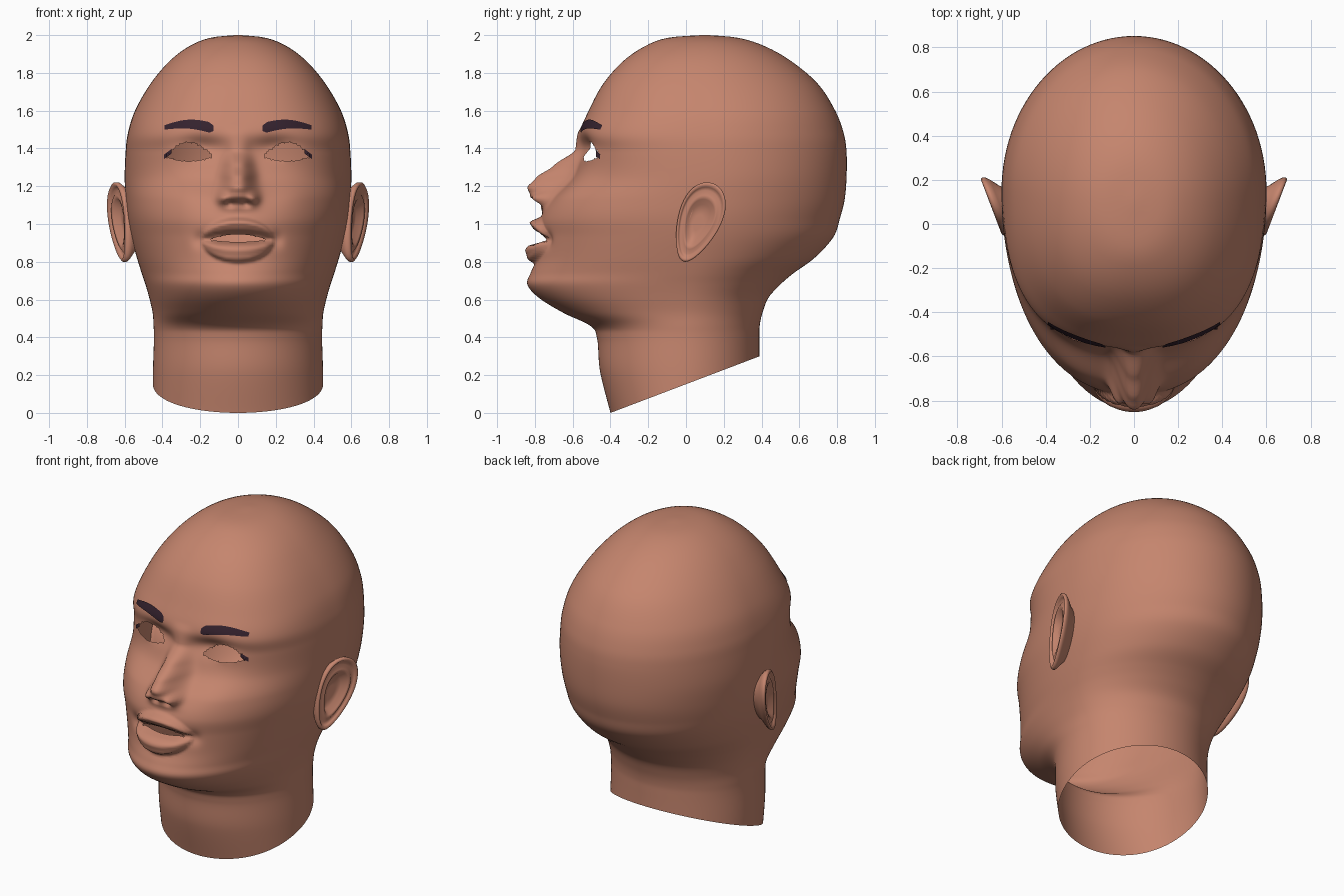
import bpy, bmesh, math
from mathutils import Vector
from mathutils.bvhtree import BVHTree

if "Cube" in bpy.data.objects:
    bpy.data.objects.remove(bpy.data.objects["Cube"])


def material(name, rgb):
    m = bpy.data.materials.new(name)
    m.diffuse_color = (*rgb, 1)
    m.use_nodes = True
    m.node_tree.nodes["Principled BSDF"].inputs["Base Color"].default_value = m.diffuse_color
    return m


skin = material("skin", (0.56, 0.235, 0.155))
hair = material("dark hair", (0.035, 0.016, 0.027))


def add_object(name, bm, mat):
    me = bpy.data.meshes.new(name)
    bm.to_mesh(me)
    bm.free()
    me.materials.append(mat)
    for p in me.polygons:
        p.use_smooth = True
    ob = bpy.data.objects.new(name, me)
    bpy.context.collection.objects.link(ob)
    return ob


def lerp_table(tab, v):
    # smooth lookup in an ascending table; zero outside it
    if v <= tab[0][0] or v >= tab[-1][0]:
        return 0.0
    for (a, fa), (b, fb) in zip(tab, tab[1:]):
        if v <= b:
            t = (v - a) / (b - a)
            return fa + (fb - fa) * (0.5 * t + 0.5 * t * t * (3 - 2 * t))


def catmull(p, q, r, s, t):
    return [0.5 * (2 * b + (c - a) * t + (2 * a - 5 * b + 4 * c - d) * t * t
                   + (3 * b - a - 3 * c + d) * t ** 3) for a, b, c, d in zip(p, q, r, s)]


# head sections: z, front y, back y, half width, widest y, front squareness
ROWS = [(2.0, 0.08, 0.12, 0.015, 0.1, 2), (1.985, -0.10, 0.28, 0.15, 0.1, 2.1),
        (1.94, -0.22, 0.42, 0.26, 0.1, 2.2), (1.86, -0.335, 0.56, 0.365, 0.1, 2.3),
        (1.74, -0.44, 0.70, 0.465, 0.12, 2.4), (1.60, -0.515, 0.79, 0.545, 0.15, 2.5),
        (1.48, -0.565, 0.835, 0.583, 0.15, 2.6), (1.38, -0.56, 0.85, 0.595, 0.15, 2.5),
        (1.25, -0.60, 0.85, 0.60, 0.15, 2.35), (1.13, -0.715, 0.84, 0.595, 0.13, 2.25),
        (1.03, -0.77, 0.815, 0.585, 0.11, 2.2), (0.93, -0.775, 0.78, 0.565, 0.09, 2.15),
        (0.82, -0.79, 0.68, 0.535, 0.06, 2.1), (0.74, -0.823, 0.57, 0.51, 0.03, 2.0),
        (0.68, -0.84, 0.50, 0.49, 0.01, 2.0), (0.61, -0.78, 0.437, 0.47, 0, 2.0),
        (0.53, -0.65, 0.405, 0.452, 0, 2.0), (0.46, -0.505, 0.39, 0.447, 0, 2.0),
        (0.39, -0.47, 0.388, 0.445, 0, 2.0), (0.22, -0.455, 0.39, 0.45, 0, 2.0),
        (0.0, -0.40, 0.40, 0.45, 0, 2.0), (-0.05, -0.39, 0.40, 0.45, 0, 2.0)]

NOSE = [(1.055, 0), (1.10, 0.03), (1.15, 0.13), (1.20, 0.195), (1.25, 0.19),
        (1.31, 0.125), (1.39, 0.03), (1.47, 0.01), (1.52, 0)]
NOSE_W = [(1.0, 0.11), (1.13, 0.088), (1.25, 0.075), (1.4, 0.06), (1.6, 0.06)]
LIPS = [(-0.128, 0), (-0.10, 0.05), (-0.05, 0.07), (-0.03, 0.055), (-0.005, -0.03),
        (0.03, -0.01), (0.06, 0.035), (0.095, 0.055), (0.125, 0)]
# mirrored soft bumps: x, z, x radius, z radius, amount
BUMPS = [(0.21, 1.405, 0.12, 0.06, -0.05), (0.26, 1.385, 0.09, 0.05, 0.025),
         (0.083, 1.135, 0.03, 0.035, 0.055), (0.042, 1.105, 0.02, 0.014, -0.025),
         (0.30, 1.17, 0.12, 0.09, 0.015), (0.20, 0.915, 0.035, 0.04, -0.02)]


def relief(x, z):
    x = abs(x)
    d = 0.0
    n = lerp_table(NOSE, z)
    if n:
        d += n * math.exp(-(x / lerp_table(NOSE_W, z)) ** 2.6)
    if x < 0.19:
        h = math.sqrt(1 - (x / 0.19) ** 2)
        d += lerp_table(LIPS, (z - 0.915) / max(h, 0.2)) * h
    for cx, cz, rx, rz, amt in BUMPS:
        d += amt * math.exp(-((x - cx) / rx) ** 2 - ((z - cz) / rz) ** 2)
    return d


# openings: centre x, half width, corner z, rise of upper edge, drop of lower edge
OPENINGS = [(0.26, 0.122, 1.357, 0.075, 0.025), (-0.26, 0.122, 1.357, 0.075, 0.025),
            (0, 0.155, 0.917, 0.028, 0.012)]


def edges_at(o, x):
    k = 1 - ((x - o[0]) / o[1]) ** 2
    return (o[2] - o[4] * k, o[2] + o[3] * k) if k > 0 else None


# ---- head and neck: lofted sections with facial relief
rings = []
for i in range(len(ROWS) - 1):
    p, q, r, s = ROWS[max(i - 1, 0)], ROWS[i], ROWS[i + 1], ROWS[min(i + 2, len(ROWS) - 1)]
    cnt = max(4, round((q[0] - r[0]) / 0.011))
    rings += [catmull(p, q, r, s, k / cnt) for k in range(cnt)]
rings.append(ROWS[-1])

NF, NB = 160, 56
grid = []
for z, yf, yb, w, ym, n in rings:
    row = []
    for j in range(NF):
        s = math.sin(-math.pi / 2 + math.pi * j / NF)
        y = ym - (ym - yf) * max(0, 1 - abs(s) ** n) ** (1 / n)
        row.append([w * s, y, z])
    for j in range(NB):
        a = math.pi / 2 - math.pi * j / NB
        row.append([w * math.sin(a), ym + (yb - ym) * math.cos(a), z])
    grid.append(row)

# pull the nearest points onto the lid and mouth edges
for o in OPENINGS:
    for j in range(NF):
        col = [row[j] for row in grid if abs(row[j][2] - o[2]) < 0.15]
        lim = edges_at(o, col[len(col) // 2][0])
        for e in lim or ():
            min(col, key=lambda c: abs(c[2] - e))[2] = e
for row in grid:
    for c in row[:NF]:
        c[1] -= relief(c[0], c[2])


def in_opening(points):
    cx = sum(c[0] for c in points) / 4
    cz = sum(c[2] for c in points) / 4
    for o in OPENINGS:
        lim = edges_at(o, cx)
        if lim and lim[0] < cz < lim[1]:
            return True
    return False


bm = bmesh.new()
vs = [[bm.verts.new(c) for c in row] for row in grid]
M = NF + NB
for i in range(len(grid) - 1):
    for j in range(M):
        k = (j + 1) % M
        pts = (grid[i][j], grid[i][k], grid[i + 1][k], grid[i + 1][j])
        if j < NF and in_opening(pts):
            continue
        bm.faces.new((vs[i][j], vs[i + 1][j], vs[i + 1][k], vs[i][k]))
bm.faces.new(vs[0])
# slanted open neck
bmesh.ops.bisect_plane(bm, geom=bm.verts[:] + bm.edges[:] + bm.faces[:],
                       plane_co=(0, -0.40, 0.0), plane_no=(0, 0.30, -0.79), clear_outer=True)
bmesh.ops.recalc_face_normals(bm, faces=bm.faces[:])
tree = BVHTree.FromBMesh(bm)
add_object("head", bm, skin)


# ---- ears: dished shells with a rolled rim
EAR = [(0.2, -0.03), (0.45, -0.03), (0.58, 0.0), (0.68, 0.004), (0.8, -0.012), (0.88, -0.002),
       (0.94, 0.012), (1.0, 0.004), (1.0, -0.012), (0.93, -0.03), (0.75, -0.06), (0.6, -0.12)]
for side, label in ((1, "left"), (-1, "right")):
    bm = bmesh.new()
    N = 48
    axis = Vector((0.36, 0.93))
    loops = []
    for r, h in EAR:
        loop = []
        for k in range(N):
            a = 2 * math.pi * k / N
            v = math.sin(a)
            u = math.cos(a) * 0.112 * (1 + 0.28 * v)
            v *= 0.222
            y = 0.065 + r * (u * axis.y + v * axis.x)
            z = 1.008 + r * (v * axis.y - u * axis.x)
            loop.append(bm.verts.new((side * (0.605 + 0.38 * y + h), y, z)))
        loops.append(loop)
    bm.faces.new(loops[0])
    for A, B in zip(loops, loops[1:]):
        for k in range(N):
            bm.faces.new((A[k], A[(k + 1) % N], B[(k + 1) % N], B[k]))
    bmesh.ops.recalc_face_normals(bm, faces=bm.faces[:])
    add_object(label + "_ear", bm, skin)


# ---- thin plates laid on the face: brows and lashes
def face_plate(name, side, x0, x1, mid, half):
    bm = bmesh.new()
    nu, nv = 28, 6
    g = []
    for i in range(nu + 1):
        u = i / nu
        x = x0 + (x1 - x0) * u
        col = []
        for k in range(nv + 1):
            z = mid(u) + half(u) * (2 * k / nv - 1)
            hit = tree.ray_cast(Vector((side * x, -2, z)), Vector((0, 1, 0)))[0]
            y = hit.y if hit and hit.y < -0.3 else -0.47
            col.append(bm.verts.new((side * x, y - 0.007, z)))
        g.append(col)
    for i in range(nu):
        for k in range(nv):
            f = (g[i][k], g[i + 1][k], g[i + 1][k + 1], g[i][k + 1])
            bm.faces.new(f if side > 0 else f[::-1])
    add_object(name, bm, hair)


for side, label in ((1, "left"), (-1, "right")):
    face_plate(label + "_eyebrow", side, 0.13, 0.39,
               lambda u: 1.506 + 0.02 * math.sin(math.pi * u) + 0.005 * u,
               lambda u: 0.028 * (1 - 0.6 * u ** 2) * min(1, 0.5 + 6 * u))
    face_plate(label + "_lashes", side, 0.352, 0.392,
               lambda u: 1.385 - 0.03 * u, lambda u: 0.012)
